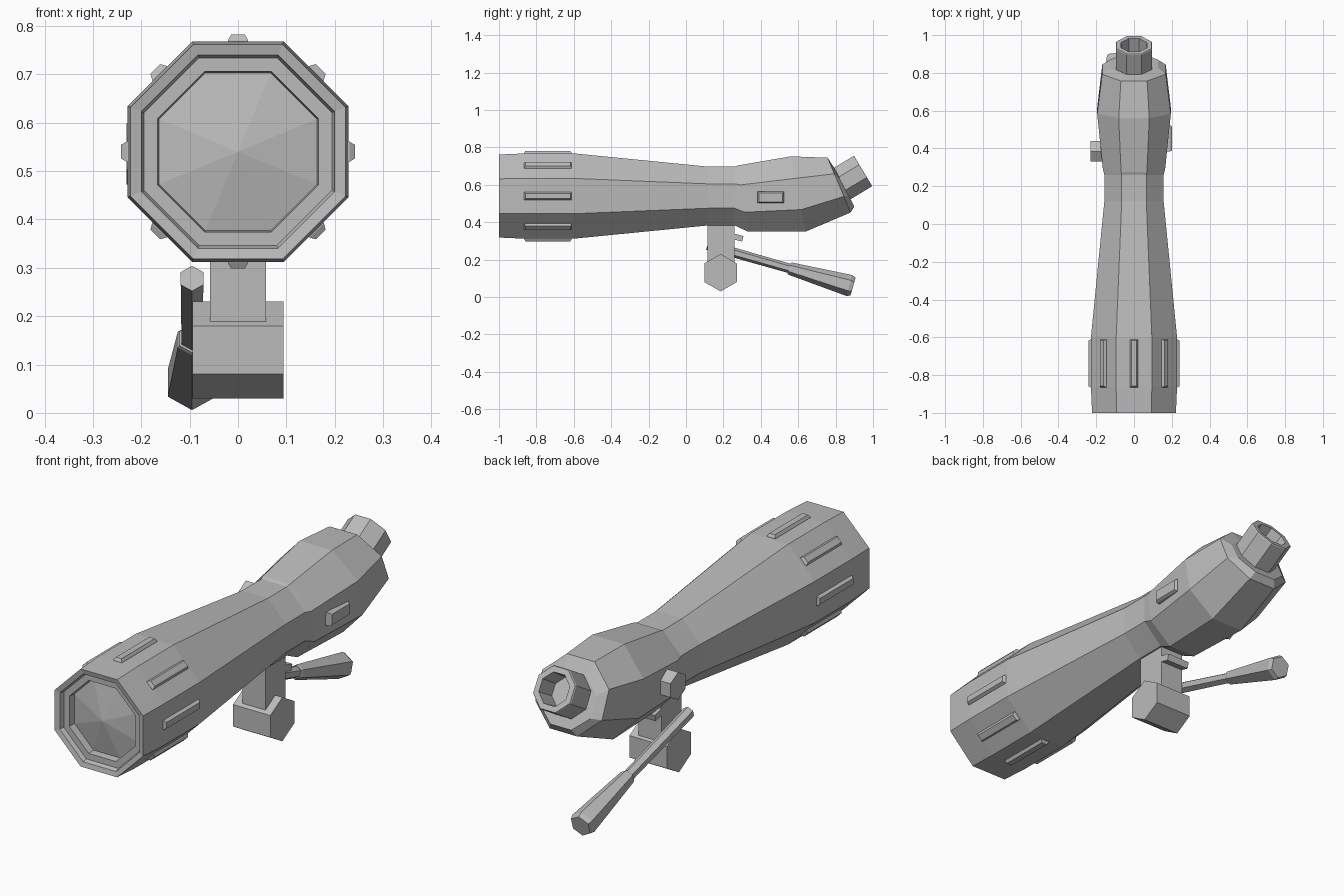
import bpy, bmesh, math
from mathutils import Vector, Matrix

if "Cube" in bpy.data.objects:
    bpy.data.objects.remove(bpy.data.objects["Cube"])

grey = bpy.data.materials.new("plain_grey")
grey.use_nodes = True
grey.diffuse_color = (0.5, 0.5, 0.5, 1)
grey.node_tree.nodes["Principled BSDF"].inputs["Base Color"].default_value = (0.5, 0.5, 0.5, 1)


def ring(sides, centre, across, up):
    """Polygon with a flat on every axis for 8 sides, a corner up for 6."""
    centre, across, up = Vector(centre), Vector(across), Vector(up)
    step = 2 * math.pi / sides
    grow = 1 / math.cos(step / 2) if sides == 8 else 1
    return [centre + grow * (across * math.cos((i + 0.5) * step) + up * math.sin((i + 0.5) * step))
            for i in range(sides)]


def loft(name, rings):
    """Closed flat-faced solid through a list of rings."""
    bm = bmesh.new()
    loops = [[bm.verts.new(p) for p in r] for r in rings]
    for a, b in zip(loops, loops[1:]):
        for i in range(len(a)):
            j = (i + 1) % len(a)
            bm.faces.new((a[i], a[j], b[j], b[i]))
    bm.faces.new(loops[0])
    bm.faces.new(loops[-1])
    bmesh.ops.recalc_face_normals(bm, faces=bm.faces)
    mesh = bpy.data.meshes.new(name)
    bm.to_mesh(mesh)
    bm.free()
    mesh.materials.append(grey)
    obj = bpy.data.objects.new(name, mesh)
    bpy.context.collection.objects.link(obj)
    return obj


def rect(x, y, z):
    return [Vector((sx * x, sy * y, z)) for sx, sy in ((1, 1), (-1, 1), (-1, -1), (1, -1))]


MID = 0.54


def upright(y, r):
    return ring(8, (0, y, MID), (r, 0, 0), (0, 0, r))


def tilted(top, bottom, half_width):
    t, b = Vector((0, *top)), Vector((0, *bottom))
    return ring(8, (t + b) / 2, (half_width, 0, 0), (t - b) / 2)


# Main tube: recessed front lip, straight barrel, waist, bent rear housing
front = [(-0.94, 0.163), (-0.975, 0.166), (-0.975, 0.194), (-0.995, 0.2),
         (-1, 0.222), (-0.86, 0.228), (-0.6, 0.228), (0.12, 0.157), (0.26, 0.157)]
rear = [((0.275, 0.703), (0.33, 0.35), 0.165), ((0.56, 0.752), (0.64, 0.35), 0.195),
        ((0.757, 0.745), (0.88, 0.452), 0.168), ((0.793, 0.69), (0.9, 0.484), 0.128)]
loft("main_tube", [upright(*p) for p in front] + [tilted(*p) for p in rear])

# Shallow pointed front lens
loft("front_lens", [upright(-0.93, 0.163), upright(-0.942, 0.163), upright(-0.975, 0.0005)])

# Hollow eyepiece, angled upward
axis = Vector((0, math.cos(math.radians(31)), math.sin(math.radians(31))))
lift = Vector((0, -axis.z, axis.y))
tip = Vector((0, 0.947, 0.674))
loft("eyepiece", [ring(8, tip - axis * back, (r, 0, 0), lift * r)
                  for back, r in ((0.2, 0.095), (0.005, 0.095), (0, 0.092), (0, 0.068), (0.1, 0.063))])

# Raised grip ribs, one on each side of the barrel
for k in range(8):
    rib = loft(f"grip_rib_{k + 1}", [rect(0.022, 0.128, 0.215), rect(0.021, 0.127, 0.23),
                                     rect(0.014, 0.12, 0.242)])
    rib.data.transform(Matrix.Translation((0, -0.738, MID)) @ Matrix.Rotation(k * math.pi / 4, 4, 'Y'))

# Side plate and focus knob on the rear housing
plate = loft("side_plate", [rect(0.03, 0.07, 0.14), rect(0.03, 0.07, 0.19), rect(0.024, 0.064, 0.2)])
plate.data.transform(Matrix.Translation((0, 0.453, 0.533)) @ Matrix.Rotation(math.pi / 2, 4, 'Y'))


def hex_bar(name, x0, x1, y, z, r):
    loft(name, [ring(6, (x, y, z), (0, 0, r), (0, r, 0)) for x in (x0, x1)])


def hex_ring(centre, across, up):
    # Corner-up hexagon: swap the axes so that a corner lies on "up"
    return [p for p in ring(6, centre, across, up)]


for name, x0, x1, y, z, r in (("focus_knob", -0.23, -0.14, 0.385, 0.535, 0.063),
                              ("mount_base", -0.094, 0.094, 0.185, 0.13, 0.1)):
    loft(name, [hex_ring((x, y, z), (0, r, 0), (0, 0, r)) for x in (x0, x1)])

# Mount post with its small rear latch
post = loft("mount_post", [rect(0.058, 0.073, 0.15), rect(0.058, 0.073, 0.42)])
post.data.transform(Matrix.Translation((0, 0.187, 0)))
latch = loft("post_latch", [rect(0.058, 0.035, -0.015), rect(0.058, 0.035, 0.015)])
latch.data.transform(Matrix.Translation((0, 0.27, 0.32)) @ Matrix.Rotation(-0.25, 4, 'X'))

# Pan handle: thin hexagonal shaft and flared grip
start, end = Vector((-0.095, 0.115, 0.278)), Vector((-0.095, 0.893, 0.056))
run = (end - start).normalized()
side = Vector((0, -run.z, run.y))


def handle(name, stations):
    loft(name, [hex_ring(start.lerp(end, t), (r, 0, 0), side * r) for t, r in stations])


handle("handle_shaft", ((0, 0.027), (0.6, 0.025)))
handle("handle_grip", ((0.56, 0.03), (0.57, 0.034), (0.975, 0.058), (1, 0.05)))
